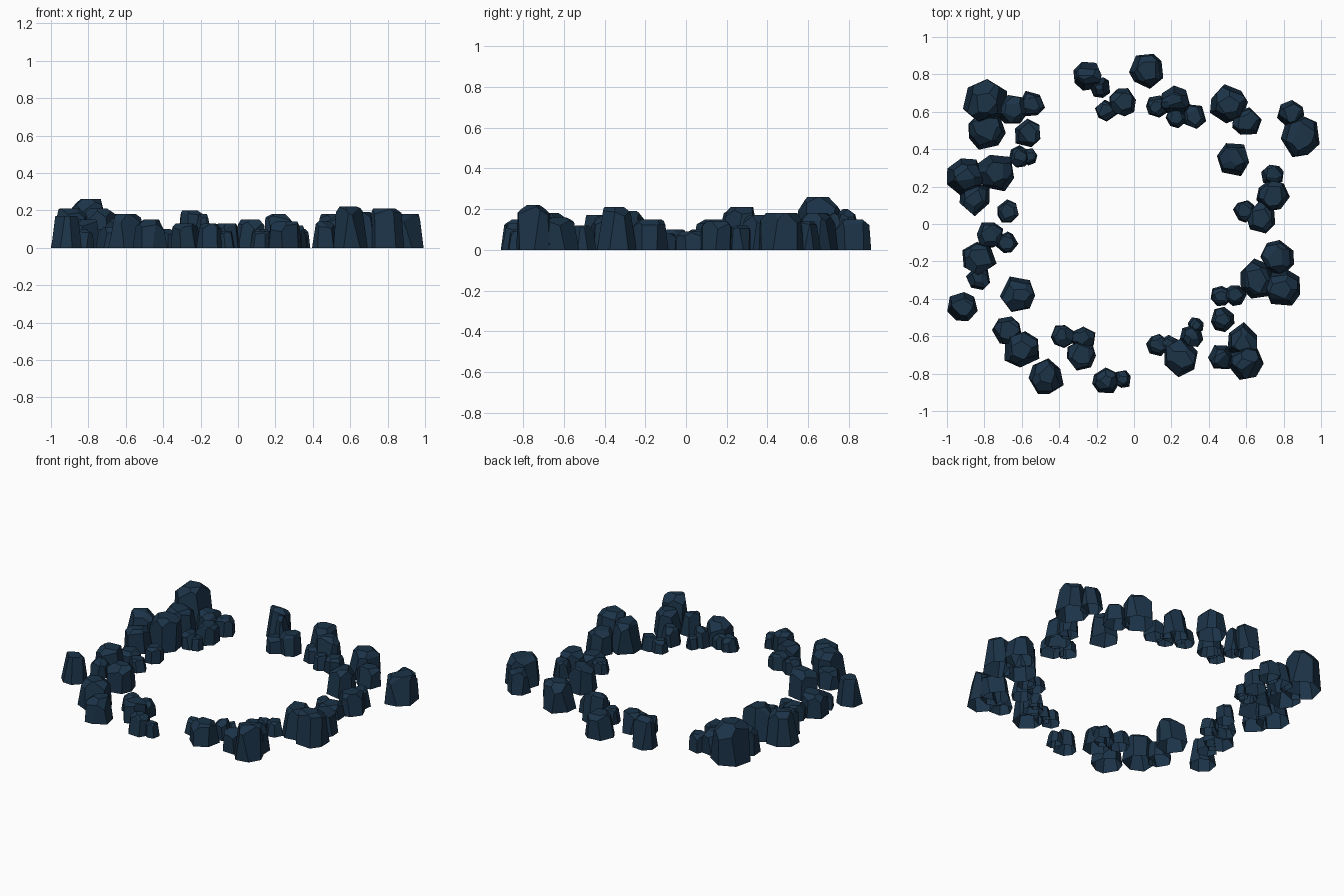
import bpy, bmesh, math, random
from mathutils import Vector

if "Cube" in bpy.data.objects:
    bpy.data.objects.remove(bpy.data.objects["Cube"])

random.seed(7)
slate = bpy.data.materials.new("dark_slate")
slate.diffuse_color = (0.011, 0.033, 0.064, 1)
slate.use_nodes = True
slate.node_tree.nodes["Principled BSDF"].inputs["Base Color"].default_value = slate.diffuse_color


def cut(bm, point, normal):
    """Slice off everything outside the plane and cap the hole with one flat facet."""
    geom = bm.verts[:] + bm.edges[:] + bm.faces[:]
    res = bmesh.ops.bisect_plane(bm, geom=geom, dist=1e-6, plane_co=point,
                                 plane_no=normal, clear_outer=True)
    rim = [e for e in res["geom_cut"]
           if isinstance(e, bmesh.types.BMEdge) and e.is_boundary]
    if rim:
        bmesh.ops.holes_fill(bm, edges=rim, sides=0)


def rock(name, x, y, r, h):
    """Faceted boulder, open underneath: a block chiselled by side and shoulder cuts."""
    bm = bmesh.new()
    bmesh.ops.create_cube(bm, size=1)
    for v in bm.verts:
        v.co = Vector((v.co.x * 4 * r, v.co.y * 4 * r, (v.co.z + 0.5) * h))
    turn = random.uniform(0, math.tau)
    sides = random.choice((6, 7, 7))
    for i in range(sides):
        a = turn + math.tau * (i + random.uniform(-0.2, 0.2)) / sides
        d = Vector((math.cos(a), math.sin(a), 0))
        tilt = Vector((0, 0, random.uniform(0.0, 0.22)))
        cut(bm, d * r * random.uniform(0.88, 1.0), d + tilt)
    for i in range(5):
        a = turn + math.tau * (i + random.uniform(-0.25, 0.25)) / 5
        d = Vector((math.cos(a), math.sin(a), 0))
        slope = Vector((0, 0, random.uniform(0.6, 1.6)))
        p = d * r * random.uniform(0.68, 0.8) + Vector((0, 0, h * random.uniform(0.8, 0.92)))
        cut(bm, p, d + slope)
    bmesh.ops.recalc_face_normals(bm, faces=bm.faces[:])
    base = [f for f in bm.faces if all(abs(v.co.z) < 1e-5 for v in f.verts)]
    bmesh.ops.delete(bm, geom=base, context='FACES')
    mesh = bpy.data.meshes.new(name)
    bm.to_mesh(mesh)
    bm.free()
    mesh.materials.append(slate)
    obj = bpy.data.objects.new(name, mesh)
    obj.location = (x, y, 0)
    bpy.context.collection.objects.link(obj)


# Each rock: x, y, radius, height
left = [
    (-.79, .65, .115, .26), (-.79, .50, .10, .16), (-.65, .61, .08, .14),
    (-.55, .64, .065, .11), (-.565, .485, .07, .12), (-.61, .36, .058, .10),
    (-.56, .36, .045, .08), (-.90, .25, .10, .21), (-.74, .275, .10, .21),
    (-.85, .14, .08, .15), (-.675, .065, .06, .10), (-.77, -.06, .07, .10),
    (-.68, -.10, .057, .08), (-.83, -.18, .085, .15), (-.83, -.29, .06, .10),
    (-.92, -.445, .08, .17), (-.62, -.38, .09, .17)]
front = [
    (-.68, -.57, .075, .11), (-.60, -.67, .095, .18), (-.47, -.82, .09, .15),
    (-.38, -.60, .062, .10), (-.27, -.61, .062, .10), (-.28, -.70, .08, .13),
    (-.15, -.84, .07, .13), (-.06, -.83, .045, .09), (.125, -.65, .057, .09),
    (.19, -.645, .05, .09), (.25, -.715, .09, .14), (.31, -.60, .06, .12),
    (.33, -.54, .042, .08), (.58, -.635, .085, .16), (.60, -.74, .09, .22),
    (.465, -.71, .065, .14)]
right = [
    (.475, -.51, .065, .12), (.465, -.385, .052, .08), (.54, -.38, .057, .09),
    (.66, -.30, .10, .19), (.80, -.34, .095, .21), (.77, -.18, .09, .15),
    (.68, .03, .075, .09), (.59, .07, .057, .08), (.74, .15, .085, .14),
    (.74, .26, .06, .12), (.53, .35, .085, .17), (.89, .47, .105, .18),
    (.84, .59, .07, .14)]
back = [
    (.51, .64, .10, .18), (.60, .545, .075, .12), (.07, .82, .09, .15),
    (.22, .66, .08, .18), (.125, .63, .06, .10), (.32, .575, .062, .10),
    (.225, .57, .055, .09), (-.06, .65, .075, .13), (-.15, .605, .055, .10),
    (-.25, .79, .075, .20), (-.18, .73, .055, .18)]

# Ring of boulders
for side, rocks in (("left", left), ("front", front), ("right", right), ("back", back)):
    for i, spec in enumerate(rocks, 1):
        rock(f"{side}_rock_{i}", *spec)
